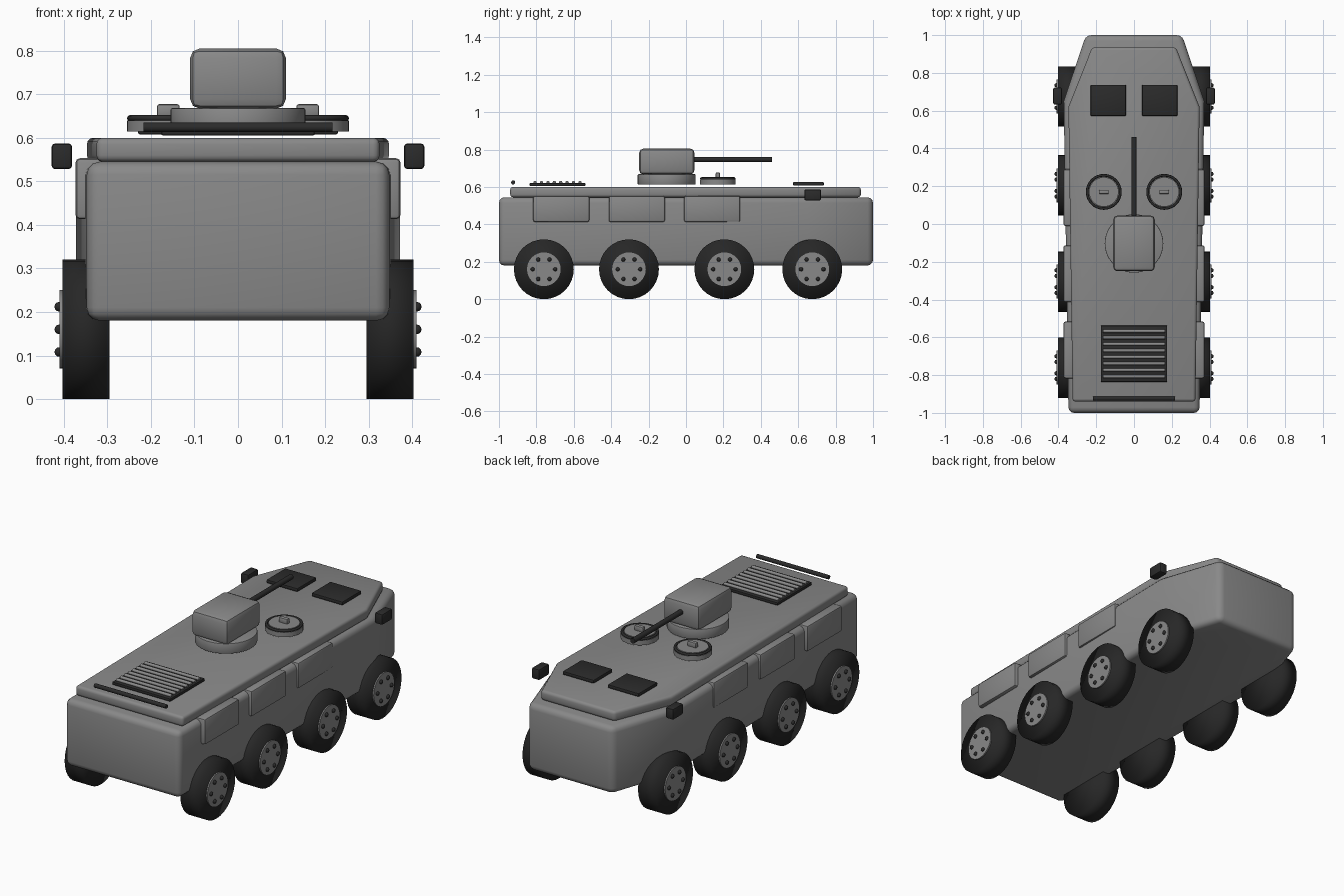
import bpy, bmesh, math
from mathutils import Matrix

if "Cube" in bpy.data.objects:
    bpy.data.objects.remove(bpy.data.objects["Cube"])


def material(name, v):
    m = bpy.data.materials.new(name)
    m.diffuse_color = (v, v, v, 1)
    m.use_nodes = True
    m.node_tree.nodes["Principled BSDF"].inputs["Base Color"].default_value = m.diffuse_color
    return m


BODY = material("armour grey", 0.25)
DARK = material("charcoal", 0.024)
TYRE = material("tyre black", 0.02)


def finish(name, bm, mat, bevel=0, segments=2, angle=35):
    bmesh.ops.recalc_face_normals(bm, faces=bm.faces)
    me = bpy.data.meshes.new(name)
    bm.to_mesh(me)
    bm.free()
    me.materials.append(mat)
    ob = bpy.data.objects.new(name, me)
    bpy.context.collection.objects.link(ob)
    bpy.context.view_layer.objects.active = ob
    ob.select_set(True)
    if bevel:
        mod = ob.modifiers.new("bevel", 'BEVEL')
        mod.width, mod.segments = bevel, segments
        mod.limit_method, mod.angle_limit = 'ANGLE', math.radians(30)
        bpy.ops.object.modifier_apply(modifier=mod.name)
    bpy.ops.object.shade_smooth_by_angle(angle=math.radians(angle))
    ob.select_set(False)
    return ob


def box(name, lo, hi, mat, bevel=0):
    bm = bmesh.new()
    bmesh.ops.create_cube(bm, size=1)
    for v in bm.verts:
        for i in range(3):
            v.co[i] = (lo[i] + hi[i]) / 2 + v.co[i] * (hi[i] - lo[i])
    return finish(name, bm, mat, bevel)


def cylinder(name, centre, r, depth, axis, mat, bevel=0, segs=32, angle=35):
    rot = {'X': Matrix.Rotation(math.pi / 2, 4, 'Y'),
           'Y': Matrix.Rotation(math.pi / 2, 4, 'X'), 'Z': Matrix()}[axis]
    bm = bmesh.new()
    bmesh.ops.create_cone(bm, cap_ends=True, segments=segs, radius1=r, radius2=r,
                          depth=depth, matrix=Matrix.Translation(centre) @ rot)
    return finish(name, bm, mat, bevel, angle=angle)


def slab(name, half_outline, z0, z1, mat, bevel):
    """Extrude a mirrored plan outline between two heights."""
    pts = half_outline + [(-x, y) for x, y in reversed(half_outline)]
    bm = bmesh.new()
    face = bm.faces.new([bm.verts.new((x, y, z0)) for x, y in pts])
    top = bmesh.ops.extrude_face_region(bm, geom=[face])["geom"]
    for v in top:
        if isinstance(v, bmesh.types.BMVert):
            v.co.z = z1
    return finish(name, bm, mat, bevel, 3)


def ring(name, centre, R, r, mat):
    bpy.ops.mesh.primitive_torus_add(location=centre, major_radius=R, minor_radius=r,
                                     major_segments=32, minor_segments=8)
    ob = bpy.context.object
    ob.name = name
    ob.data.materials.append(mat)
    bpy.ops.object.shade_smooth()
    ob.select_set(False)


# Hull and roof plate, tapering to the nose
slab("hull", [(0.347, -1), (0.372, 0.65), (0.255, 1)], 0.18, 0.545, BODY, 0.03)
slab("roof_plate", [(0.325, -0.94), (0.347, 0.62), (0.222, 0.935)],
     0.545, 0.6, BODY, 0.015)

for s, side in ((-1, "left"), (1, "right")):
    def span(a, b):
        return min(s * a, s * b), max(s * a, s * b)

    # Side stowage boxes
    x0, x1 = span(0.31, 0.373)
    for i, y in enumerate((-0.667, -0.263, 0.14)):
        box(f"{side}_stowage_box_{i + 1}", (x0, y - 0.15, 0.413),
            (x1, y + 0.15, 0.553), BODY, 0.01)

    # Wheels: tyre, hub and six bolts
    for i, y in enumerate((-0.76, -0.305, 0.205, 0.675)):
        cylinder(f"{side}_tyre_{i + 1}", (s * 0.349, y, 0.16), 0.16, 0.108, 'X',
                 TYRE, angle=180)
        cylinder(f"{side}_hub_{i + 1}", (s * 0.385, y, 0.16), 0.09, 0.05, 'X', BODY)
        bm = bmesh.new()
        for k in range(6):
            a = k * math.pi / 3
            pos = (s * 0.411, y + 0.06 * math.cos(a), 0.16 + 0.06 * math.sin(a))
            bmesh.ops.create_uvsphere(bm, u_segments=10, v_segments=6, radius=0.011,
                                      matrix=Matrix.Translation(pos))
        finish(f"{side}_wheel_bolts_{i + 1}", bm, DARK, angle=180)

    # Mirror
    x0, x1 = span(0.381, 0.428)
    box(f"{side}_mirror", (x0, 0.633, 0.528), (x1, 0.722, 0.587), DARK, 0.008)

    # Vision panel on the roof
    x0, x1 = span(0.042, 0.23)
    box(f"{side}_vision_panel", (x0, 0.572, 0.607), (x1, 0.737, 0.627), DARK, 0.006)

    # Roof hatch with rim and handle
    hx, hy = s * 0.16, 0.17
    cylinder(f"{side}_hatch", (hx, hy, 0.627), 0.095, 0.026, 'Z', BODY)
    ring(f"{side}_hatch_rim", (hx, hy, 0.645), 0.088, 0.007, DARK)
    cylinder(f"{side}_hatch_lid", (hx, hy, 0.645), 0.078, 0.012, 'Z', BODY)
    box(f"{side}_hatch_handle", (hx - 0.026, hy - 0.011, 0.648),
        (hx + 0.026, hy + 0.011, 0.677), BODY, 0.005)

# Turret and gun
cylinder("turret_ring", (0, -0.103, 0.64), 0.155, 0.056, 'Z', BODY, 0.004, 48)
box("turret", (-0.11, -0.25, 0.667), (0.11, 0.045, 0.805), BODY, 0.022)
cylinder("gun_barrel", (0, 0.245, 0.747), 0.014, 0.43, 'Y', DARK, segs=20)

# Engine grille with cross slats
box("grille_base", (-0.176, -0.836, 0.605), (0.176, -0.538, 0.621), DARK, 0.004)
for i in range(8):
    y = -0.807 + i * 0.0343
    cylinder(f"grille_slat_{i + 1}", (0, y, 0.624), 0.009, 0.33, 'X', BODY, segs=12)

# Rear rail
cylinder("rear_rail", (0, -0.924, 0.624), 0.011, 0.434, 'X', DARK, segs=12)
